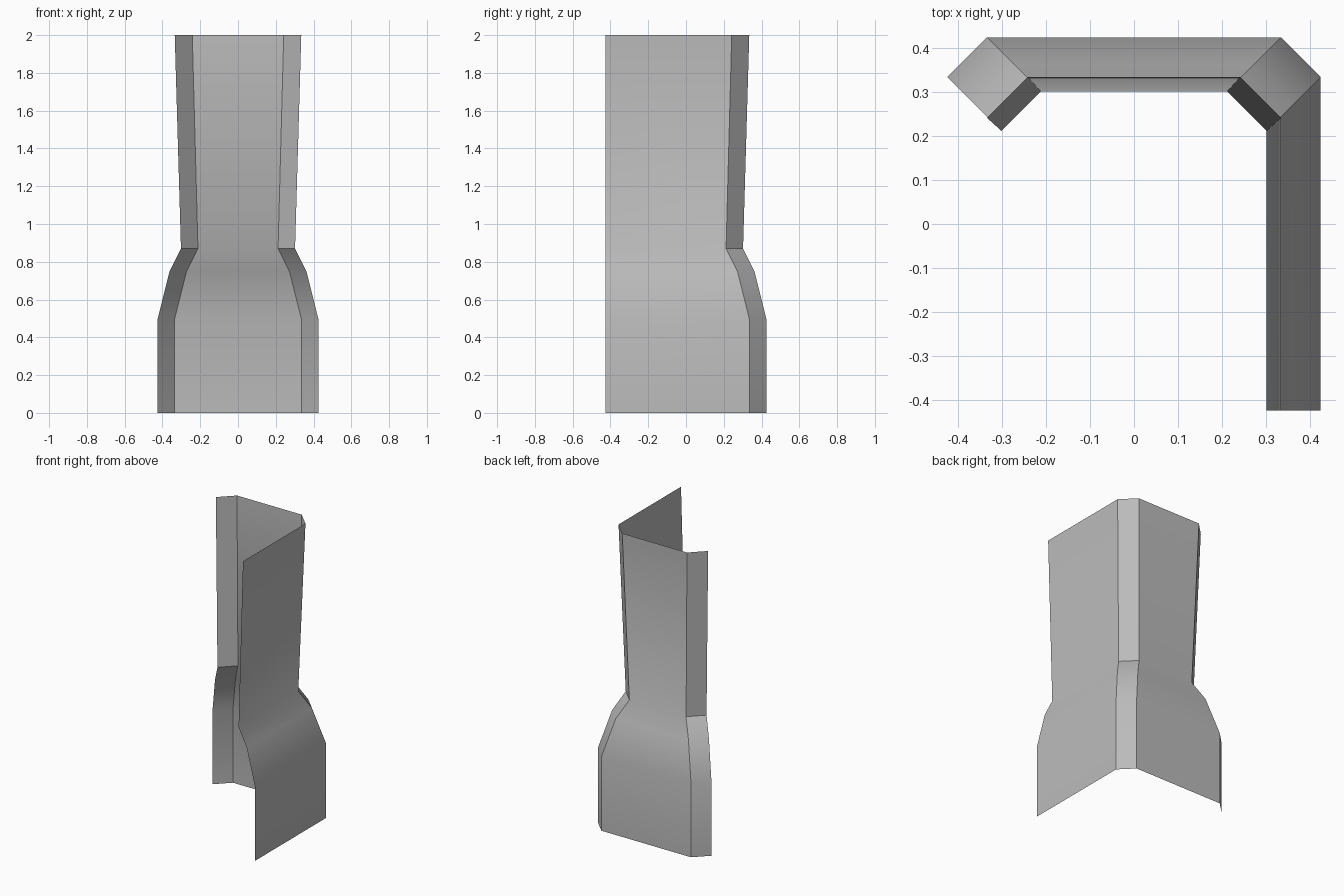
import bpy
import bmesh
import math

cube = bpy.data.objects.get("Cube")
if cube:
    bpy.data.objects.remove(cube, do_unlink=True)

# Plain grey surface
grey = bpy.data.materials.new("plain_grey")
grey.use_nodes = True
colour = (0.5, 0.5, 0.5, 1)
grey.diffuse_color = colour
grey.node_tree.nodes["Principled BSDF"].inputs["Base Color"].default_value = colour

# Wall profile: height, distance of wall from centre, where the chamfer starts
PROFILE = [
    (0.0, 0.425, 0.335),
    (0.5, 0.425, 0.335),
    (0.75, 0.362, 0.272),
    (0.87, 0.302, 0.212),
    (2.0, 0.335, 0.242),
]
FRONT = -0.425

# Open shell: left chamfer, back wall, right chamfer, side wall
bm = bmesh.new()
rows = []
for z, wall, inner in PROFILE:
    plan = [(-wall, inner), (-inner, wall), (inner, wall), (wall, inner), (wall, FRONT)]
    rows.append([bm.verts.new((x, y, z)) for x, y in plan])

for low, high in zip(rows, rows[1:]):
    for i in range(len(low) - 1):
        bm.faces.new((low[i], high[i], high[i + 1], low[i + 1]))

mesh = bpy.data.meshes.new("pillar_shell")
bm.to_mesh(mesh)
bm.free()
mesh.materials.append(grey)
shell = bpy.data.objects.new("pillar_shell", mesh)
bpy.context.collection.objects.link(shell)

# Smooth bends up the wall, crisp chamfer corners
bpy.ops.object.select_all(action="DESELECT")
shell.select_set(True)
bpy.context.view_layer.objects.active = shell
bpy.ops.object.shade_smooth_by_angle(angle=math.radians(35))
